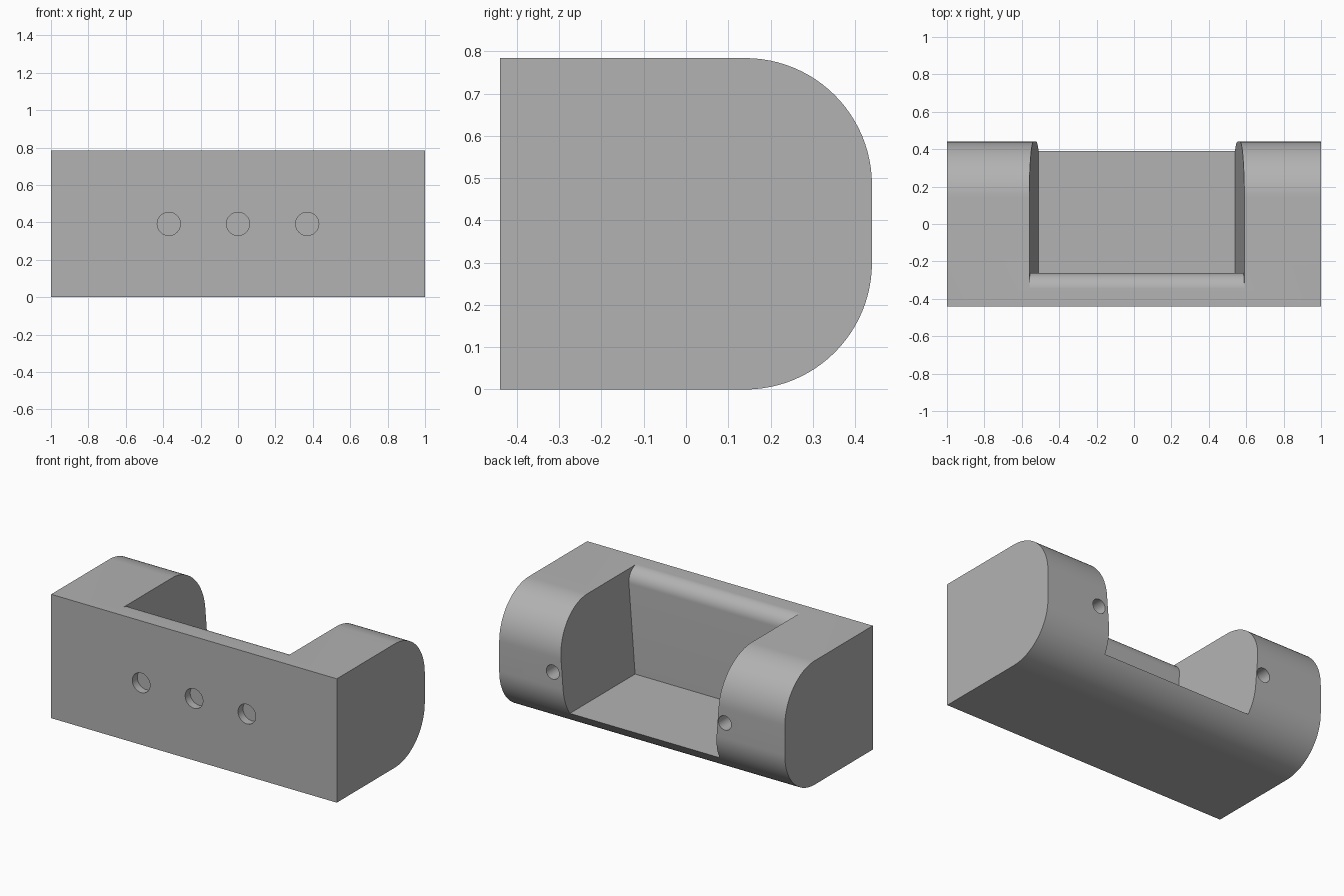
import bpy, bmesh, math
from mathutils import Matrix

cube = bpy.data.objects.get("Cube")
if cube:
    bpy.data.objects.remove(cube, do_unlink=True)

HEIGHT, DEPTH, ROUND = 0.784, 0.44, 0.3
FLOOR = 0.134

grey = bpy.data.materials.new("plain grey")
grey.use_nodes = True
colour = (0.448, 0.448, 0.448, 1)
grey.diffuse_color = colour
grey.node_tree.nodes["Principled BSDF"].inputs["Base Color"].default_value = colour


def arc(cy, cz, r, start, end, steps):
    """Points of an arc in the y-z plane, angles in degrees."""
    angles = [math.radians(start + (end - start) * i / steps) for i in range(steps + 1)]
    return [(cy + r * math.cos(a), cz + r * math.sin(a)) for a in angles]


def finish(name, bm):
    bmesh.ops.recalc_face_normals(bm, faces=bm.faces)
    mesh = bpy.data.meshes.new(name)
    bm.to_mesh(mesh)
    bm.free()
    mesh.materials.append(grey)
    obj = bpy.data.objects.new(name, mesh)
    bpy.context.collection.objects.link(obj)
    return obj


def loft(name, profile, left, right):
    """Sweep a y-z profile along x; the ends may lean with height."""
    bm = bmesh.new()
    a = [bm.verts.new((left(z), y, z)) for y, z in profile]
    b = [bm.verts.new((right(z), y, z)) for y, z in profile]
    bm.faces.new(a)
    bm.faces.new(b)
    for i in range(len(a)):
        j = (i + 1) % len(a)
        bm.faces.new((a[i], a[j], b[j], b[i]))
    return finish(name, bm)


def drill(name, x, y, z, radius, depth):
    """Cylinder along y reaching the given depth either side of a surface."""
    bm = bmesh.new()
    place = Matrix.Translation((x, y, z)) @ Matrix.Rotation(math.pi / 2, 4, "X")
    bmesh.ops.create_cone(bm, cap_ends=True, segments=40, radius1=radius,
                          radius2=radius, depth=2 * depth, matrix=place)
    return finish(name, bm)


# Block with a rounded back
profile = [(-DEPTH, HEIGHT), (-DEPTH, 0)]
profile += arc(DEPTH - ROUND, ROUND, ROUND, -90, 0, 24)
profile += arc(DEPTH - ROUND, HEIGHT - ROUND, ROUND, 0, 90, 24)
body = loft("bracket_body", profile, lambda z: -1, lambda z: 1)

# Tapered pocket with a rounded front lip
lip = 0.088
pocket = [(-0.262, FLOOR), (0.6, FLOOR), (0.6, 0.9), (-0.262 - lip, 0.9)]
pocket += arc(-0.262 - lip, HEIGHT - lip + 0.0003, lip, 90, 0, 14)
lean = 0.05 / (HEIGHT - FLOOR)
cutters = [loft("pocket_cutter", pocket,
                lambda z: -0.51 - lean * (z - FLOOR),
                lambda z: 0.54 + lean * (z - FLOOR))]

# Shallow front holes and deep back holes
for x in (-0.37, 0, 0.37):
    cutters.append(drill("front_hole_cutter", x, -DEPTH, HEIGHT / 2, 0.062, 0.05))
for x in (-0.58, 0.625):
    cutters.append(drill("back_hole_cutter", x, DEPTH, HEIGHT / 2, 0.045, 0.2))

bpy.ops.object.select_all(action="DESELECT")
bpy.context.view_layer.objects.active = body
body.select_set(True)
for cutter in cutters:
    cutter.hide_render = True
    mod = body.modifiers.new("cut", "BOOLEAN")
    mod.operation = "DIFFERENCE"
    mod.solver = "EXACT"
    mod.object = cutter
    bpy.ops.object.modifier_apply(modifier=mod.name)
for cutter in cutters:
    bpy.data.objects.remove(cutter, do_unlink=True)

bpy.ops.object.shade_smooth_by_angle(angle=math.radians(25))
